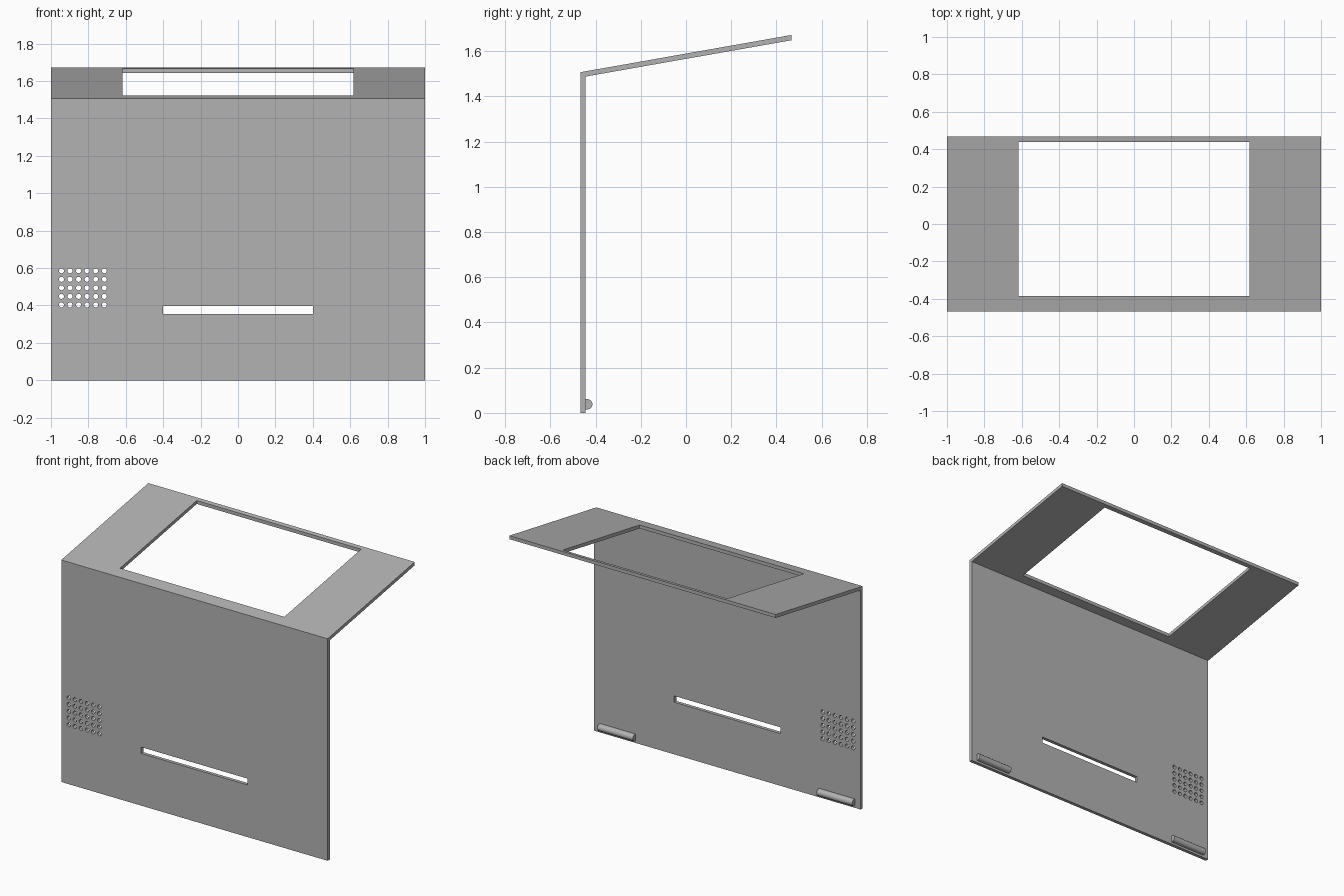
import bpy, bmesh, math
from mathutils import Matrix

if "Cube" in bpy.data.objects:
    bpy.data.objects.remove(bpy.data.objects["Cube"])

grey = bpy.data.materials.new("light grey")
grey.diffuse_color = (0.45, 0.45, 0.45, 1)
grey.use_nodes = True
grey.node_tree.nodes["Principled BSDF"].inputs["Base Color"].default_value = grey.diffuse_color


def finish(name, bm):
    bmesh.ops.recalc_face_normals(bm, faces=bm.faces[:])
    mesh = bpy.data.meshes.new(name)
    bm.to_mesh(mesh)
    bm.free()
    mesh.materials.append(grey)
    obj = bpy.data.objects.new(name, mesh)
    bpy.context.collection.objects.link(obj)
    return obj


def extrude_profile(name, profile, x0, x1):
    """Sweep a (y, z) outline along x."""
    bm = bmesh.new()
    face = bm.faces.new([bm.verts.new((x0, y, z)) for y, z in profile])
    ext = bmesh.ops.extrude_face_region(bm, geom=[face])["geom"]
    verts = [v for v in ext if isinstance(v, bmesh.types.BMVert)]
    bmesh.ops.translate(bm, verts=verts, vec=(x1 - x0, 0, 0))
    return finish(name, bm)


def add_box(bm, lo, hi):
    size = [b - a for a, b in zip(lo, hi)]
    mid = [(a + b) / 2 for a, b in zip(lo, hi)]
    bmesh.ops.create_cube(bm, size=1, matrix=Matrix.Translation(mid) @ Matrix.Diagonal((*size, 1)))


# Bent sheet: upright front wall and sloping top panel
FRONT, BACK, THICK = -0.467, 0.467, 0.023
slope = math.tan(math.radians(10))
top = 1.507
drop = THICK / math.cos(math.radians(10))
rise = (BACK - FRONT) * slope
inner = FRONT + THICK
sheet = extrude_profile("front_and_top_panel", [
    (FRONT, 0), (FRONT, top), (BACK, top + rise), (BACK, top + rise - drop),
    (inner, top + THICK * slope - drop), (inner, 0)], -1, 1)

# Cutter: top opening, front slot and grid of round holes
bm = bmesh.new()
add_box(bm, (-0.617, -0.384, 1.4), (0.617, 0.439, 1.8))
add_box(bm, (-0.4, -0.55, 0.354), (0.4, -0.4, 0.397))
for col in range(6):
    for row in range(5):
        place = Matrix.Translation((-0.944 + 0.0458 * col, -0.47, 0.403 + 0.0456 * row))
        bmesh.ops.create_cone(bm, cap_ends=True, segments=16, radius1=0.0135, radius2=0.0135,
                              depth=0.15, matrix=place @ Matrix.Rotation(math.pi / 2, 4, 'X'))
cutter = finish("opening_cutter", bm)
cutter.hide_render = True
cutter.hide_set(True)
cut = sheet.modifiers.new("openings", 'BOOLEAN')
cut.operation = 'DIFFERENCE'
cut.solver = 'EXACT'
cut.object = cutter

# Rounded hinge barrels low on the inside of the wall
r, cy, cz = 0.023, -0.437, 0.038
arc = [(cy + r * math.cos(a), cz + r * math.sin(a))
       for a in (math.radians(-90 + 180 * i / 16) for i in range(17))]
profile = [(inner - 0.002, cz - r)] + arc + [(inner - 0.002, cz + r)]
for side, x0 in (("left", -0.957), ("right", 0.69)):
    hinge = extrude_profile(side + "_hinge_barrel", profile, x0, x0 + 0.267)
    bpy.ops.object.select_all(action='DESELECT')
    hinge.select_set(True)
    bpy.context.view_layer.objects.active = hinge
    bpy.ops.object.shade_smooth_by_angle(angle=math.radians(30))
